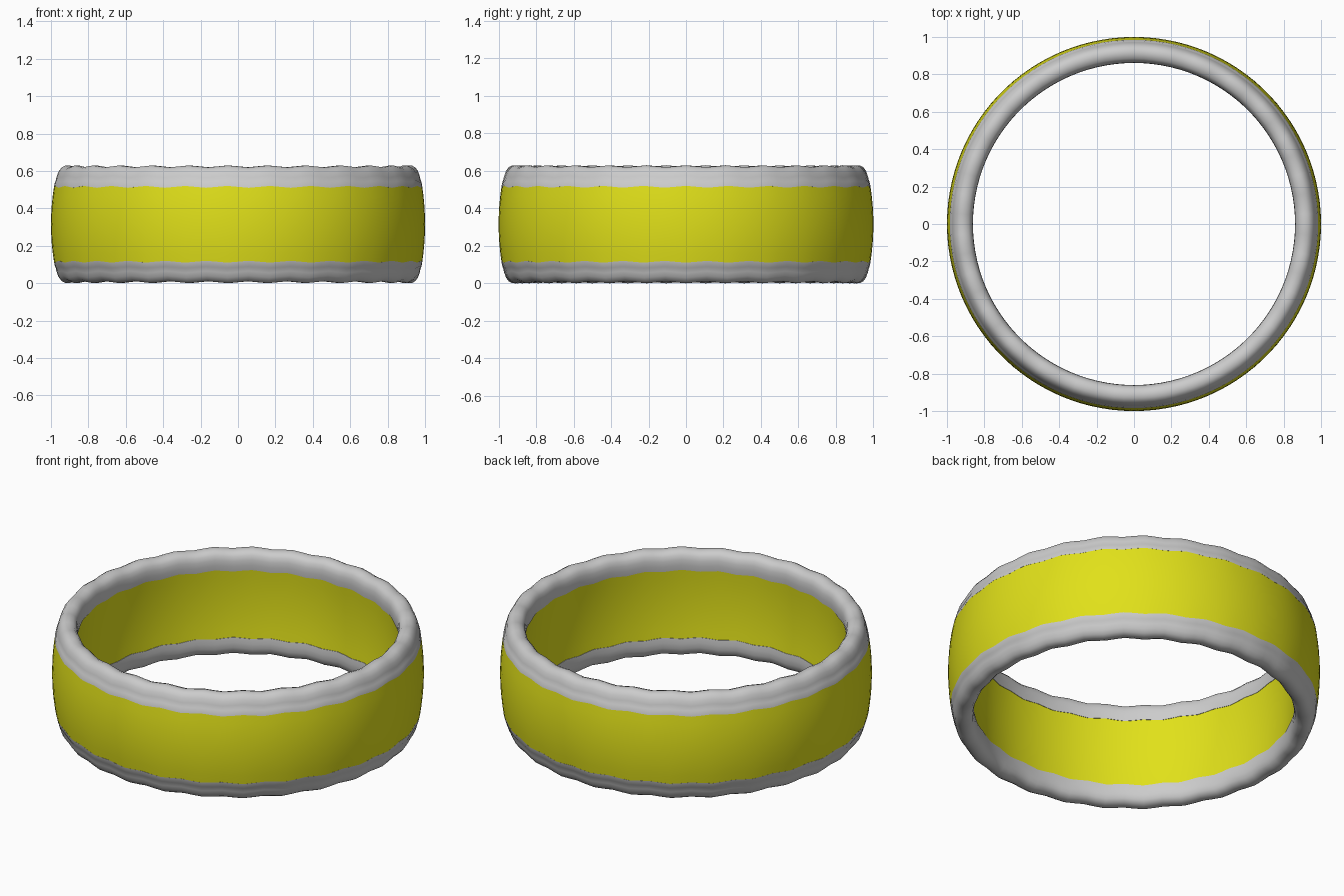
import bpy, bmesh, math

if "Cube" in bpy.data.objects:
    bpy.data.objects.remove(bpy.data.objects["Cube"])

SEG, WAVES, AMP, MID = 108, 27, 0.005, 0.315


def lathe(name, profile, wave, flip=False, color=None):
    """Revolve a closed (radius, height-from-middle) profile; wave(h) scales the ripple."""
    bm = bmesh.new()
    rings = []
    for i in range(SEG):
        a = 2 * math.pi * i / SEG
        ripple = AMP * math.cos(WAVES * a)
        ring = []
        for r, h in profile:
            z = h + ripple * wave(h)
            ring.append(bm.verts.new((r * math.cos(a), r * math.sin(a),
                                      MID - z if flip else MID + z)))
        rings.append(ring)
    n = len(profile)
    for i in range(SEG):
        p, q = rings[i], rings[(i + 1) % SEG]
        for j in range(n):
            k = (j + 1) % n
            bm.faces.new((p[j], q[j], q[k], p[k]))
    bmesh.ops.recalc_face_normals(bm, faces=bm.faces)
    mesh = bpy.data.meshes.new(name)
    bm.to_mesh(mesh)
    bm.free()
    obj = bpy.data.objects.new(name, mesh)
    bpy.context.collection.objects.link(obj)
    if color:
        mat = bpy.data.materials.new(name + "_colour")
        mat.diffuse_color = color
        mat.use_nodes = True
        mat.node_tree.nodes["Principled BSDF"].inputs["Base Color"].default_value = mat.diffuse_color
        mesh.materials.append(mat)
    bpy.ops.object.select_all(action='DESELECT')
    obj.select_set(True)
    bpy.context.view_layer.objects.active = obj
    bpy.ops.object.shade_smooth_by_angle(angle=math.radians(35))
    return obj


# Barrel-shaped yellow band, bowed outside and gently inside
heights = [-0.204 + 0.051 * i for i in range(9)]
outer = [(1.0 - 0.016 * (h / 0.204) ** 2, h) for h in heights]
inner = [(0.875 - 0.009 * (h / 0.204) ** 2, h) for h in reversed(heights)]
lathe("band", outer + inner, lambda h: h / 0.204, color=(0.75, 0.75, 0.01, 1))

# Rounded grey rims with a shallow crease above the band, top and bottom
rim = [(0.985, 0.2), (0.979, 0.228), (0.976, 0.232), (0.971, 0.255), (0.962, 0.28),
       (0.948, 0.299), (0.93, 0.309), (0.908, 0.31), (0.885, 0.302),
       (0.87, 0.285), (0.863, 0.26), (0.861, 0.23), (0.864, 0.2)]
for name, flip in (("top_rim", False), ("bottom_rim", True)):
    lathe(name, rim, lambda h: 1.0, flip)
